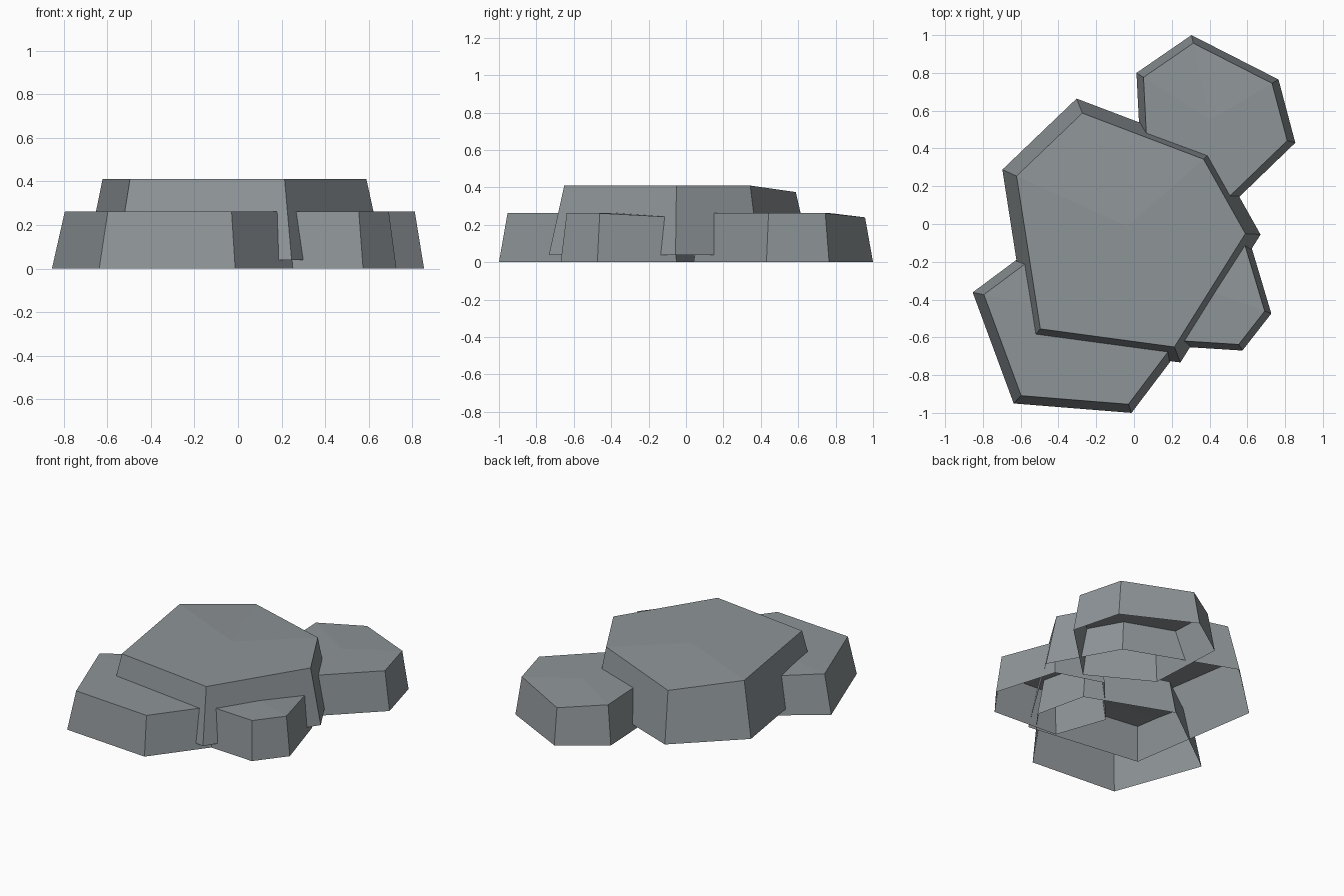
import bpy, bmesh
from mathutils import Vector

if "Cube" in bpy.data.objects:
    bpy.data.objects.remove(bpy.data.objects["Cube"])

stone = bpy.data.materials.new("blue grey stone")
stone.diffuse_color = (0.27, 0.297, 0.312, 1)
stone.use_nodes = True
stone.node_tree.nodes["Principled BSDF"].inputs["Base Color"].default_value = stone.diffuse_color


def rock(name, rim, base, top, taper, low, drop):
    """Open-bottomed tapered hexagonal slab with one slightly sunken top corner."""
    bm = bmesh.new()
    centre = sum((Vector(p) for p in rim), Vector((0, 0))) / len(rim)
    lower, upper = [], []
    for i, p in enumerate(rim):
        q = centre + (Vector(p) - centre) * taper
        lower.append(bm.verts.new((p[0], p[1], base)))
        upper.append(bm.verts.new((q.x, q.y, top - (drop if i == low else 0))))
    mid = bm.verts.new((centre.x, centre.y, top))
    n = len(rim)
    for i in range(n):
        j = (i + 1) % n
        bm.faces.new((lower[i], lower[j], upper[j], upper[i]))   # side
        bm.faces.new((upper[i], upper[j], mid))                  # top fan
    mesh = bpy.data.meshes.new(name)
    bm.to_mesh(mesh)
    bm.free()
    mesh.materials.append(stone)
    ob = bpy.data.objects.new(name, mesh)
    bpy.context.collection.objects.link(ob)


# Rims run counter-clockwise seen from above
rock("main_rock", [(-.697, .288), (-.555, -.625), (.246, -.733),
                   (.67, -.056), (.42, .389), (-.304, .664)],
     .04, .41, .886, 5, .035)

rock("front_left_rock", [(-.854, -.362), (-.637, -.95), (-.013, -1.0),
                         (.35, -.52), (.27, -.17), (-.3, .05)],
     0, .262, .91, 5, .02)

rock("front_right_rock", [(-.02, -.3), (.1, -.64), (.574, -.67),
                          (.727, -.474), (.6, -.05), (.28, .05)],
     0, .262, .9, 4, .02)

rock("back_rock", [(.013, .80), (.04, .27), (.45, .04),
                   (.854, .43), (.765, .765), (.304, 1.0)],
     0, .262, .905, 5, .022)
